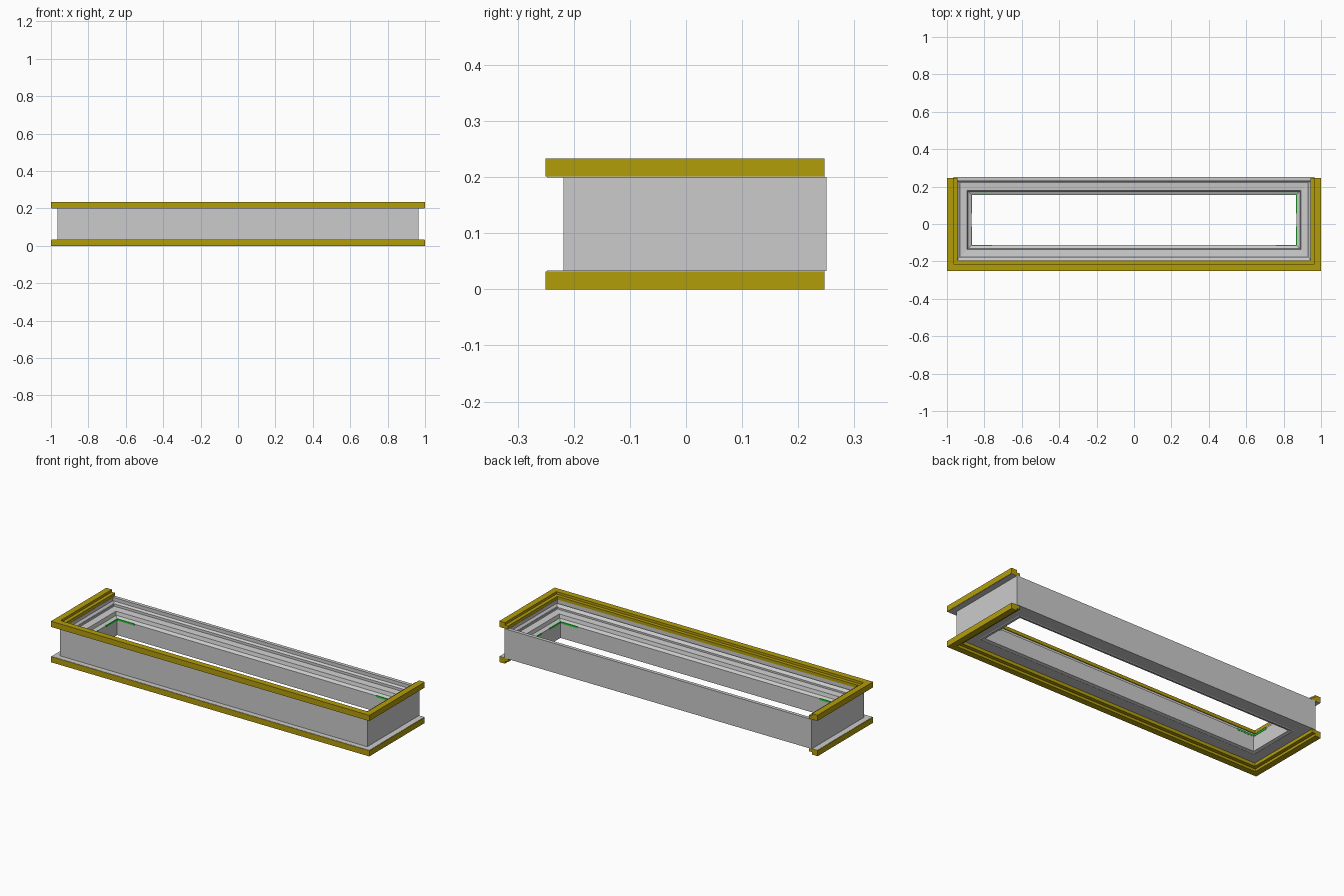
import bpy, bmesh

if "Cube" in bpy.data.objects:
    bpy.data.objects.remove(bpy.data.objects["Cube"])


def material(name, rgb):
    m = bpy.data.materials.new(name)
    m.diffuse_color = (*rgb, 1)
    m.use_nodes = True
    m.node_tree.nodes["Principled BSDF"].inputs["Base Color"].default_value = m.diffuse_color
    return m


yellow = material("yellow_trim", (0.45, 0.34, 0.003))
green = material("green_block", (0.02, 0.6, 0.03))


def sweep(name, profile, path, closed, mat=None):
    """Sweep a closed (inset, z) profile around mitred corners; path(d) gives the corners."""
    bm = bmesh.new()
    rows = [[bm.verts.new((x, y, z)) for x, y in path(d)] for d, z in profile]
    n, k = len(rows), len(rows[0])
    for i in range(n):
        a, b = rows[i], rows[(i + 1) % n]
        for j in range(k if closed else k - 1):
            q = (j + 1) % k
            bm.faces.new((a[j], a[q], b[q], b[j]))
    if not closed:
        bm.faces.new([r[0] for r in rows])
        bm.faces.new([r[-1] for r in rows])
    bmesh.ops.recalc_face_normals(bm, faces=bm.faces)
    me = bpy.data.meshes.new(name)
    bm.to_mesh(me)
    bm.free()
    ob = bpy.data.objects.new(name, me)
    bpy.context.collection.objects.link(ob)
    if mat:
        me.materials.append(mat)
    return ob


def rect(hx, y0, y1):
    return lambda d: [(-hx + d, y0 + d), (hx - d, y0 + d), (hx - d, y1 - d), (-hx + d, y1 - d)]


def u_path(d):
    return [(-1 + d, 0.247), (-1 + d, -0.25 + d), (1 - d, -0.25 + d), (1 - d, 0.247)]


def box(name, x0, x1, y0, y1, z0, z1, mat):
    prof = [(x0, z0), (x1, z0), (x1, z1), (x0, z1)]
    return sweep(name, prof, lambda x: [(x, y0), (x, y1)], False, mat)


# Outer frame with stepped inner lip
sweep("outer_frame", [(0, 0.033), (0, 0.2), (0.02, 0.2), (0.02, 0.176),
                      (0.032, 0.172), (0.032, 0.033)],
      rect(0.965, -0.218, 0.25), True)

# Inner sash with sloped glazing edge
sweep("sash", [(0, 0.033), (0, 0.182), (0.014, 0.168), (0.014, 0.158), (0.053, 0.155),
               (0.058, 0.135), (0.077, 0.126), (0.077, 0.035), (0.06, 0.03), (0.055, 0.033)],
      rect(0.945, -0.19, 0.232), True)

# Three-sided trim above and below, with the thin grey backing facing the frame
trim = [(0, 0.0), (0.035, 0.0), (0.035, 0.014), (0.055, 0.014), (0.055, 0.032), (0, 0.032)]
backing = [(0.002, 0.031), (0.04, 0.031), (0.04, 0.0335), (0.002, 0.0335)]
for side, flip in (("bottom", False), ("top", True)):
    for part, prof, mat in (("trim", trim, yellow), ("trim_backing", backing, None)):
        p = [(d, 0.233 - z if flip else z) for d, z in prof]
        sweep(f"{side}_{part}", p, u_path, False, mat)

# Green setting blocks at the corners of the opening
for sx in (-1, 1):
    for y, dy in ((-0.114, 1), (0.156, -1)):
        xs = sorted((sx * 0.869, sx * 0.76))
        box("setting_block_long", *xs, *sorted((y - dy * 0.003, y + dy * 0.002)), 0.118, 0.128, green)
        xs = sorted((sx * 0.871, sx * 0.866))
        box("setting_block_short", *xs, *sorted((y, y + dy * 0.1)), 0.118, 0.128, green)
